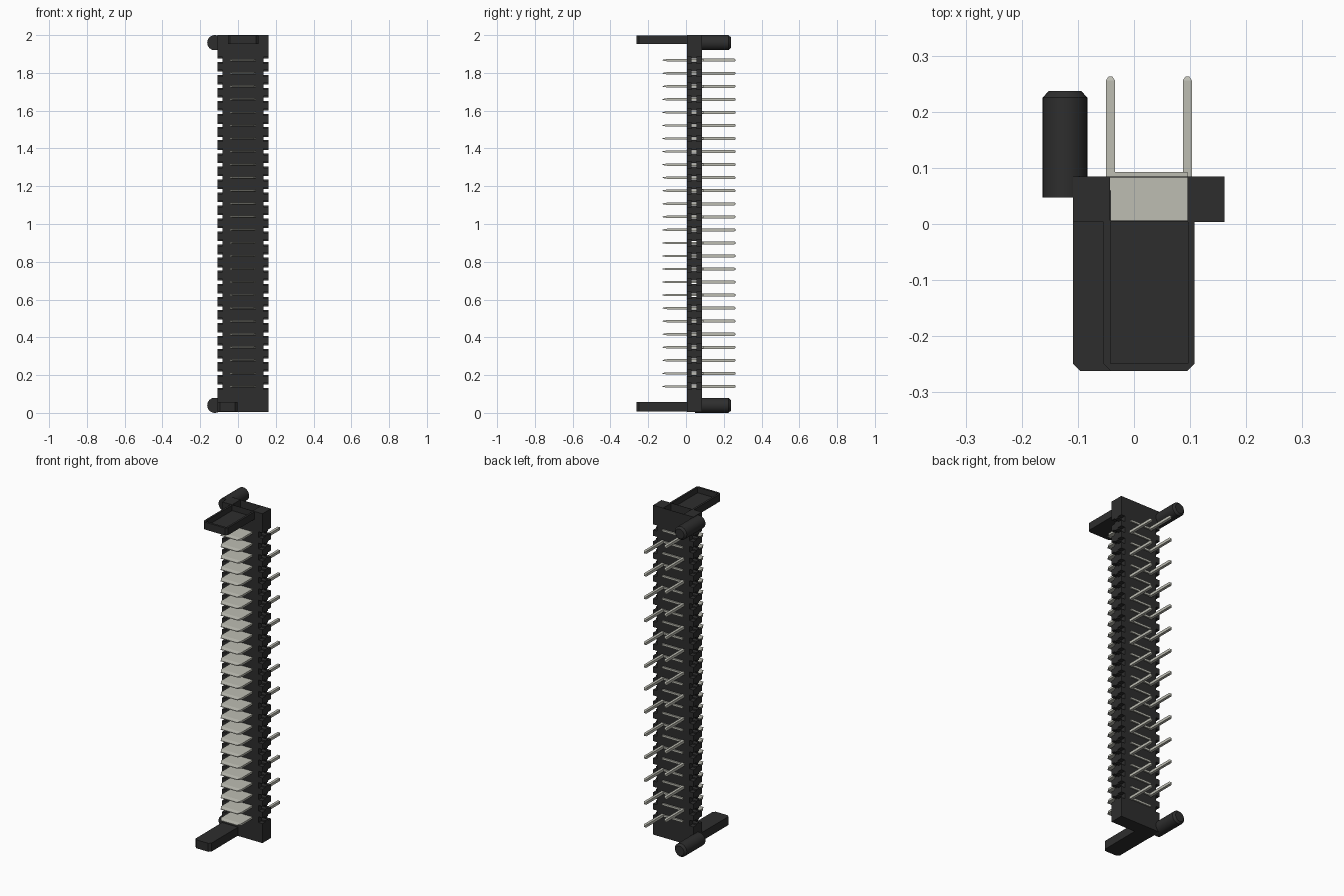
import bpy, bmesh, math
from mathutils import Matrix, Vector

if "Cube" in bpy.data.objects:
    bpy.data.objects.remove(bpy.data.objects["Cube"])


def material(name, color):
    m = bpy.data.materials.new(name)
    m.use_nodes = True
    m.diffuse_color = color
    m.node_tree.nodes["Principled BSDF"].inputs["Base Color"].default_value = color
    return m


BLACK = material("black plastic", (0.027, 0.027, 0.027, 1))
METAL = material("tinned metal", (0.51, 0.51, 0.45, 1))


def add_box(bm, x0, x1, y0, y1, z0, z1):
    size = Matrix.Diagonal((x1 - x0, y1 - y0, z1 - z0, 1))
    center = Vector((x0 + x1, y0 + y1, z0 + z1)) / 2
    return bmesh.ops.create_cube(bm, size=1, matrix=Matrix.Translation(center) @ size)["verts"]


def taper(verts, y_sign, x_scale, z_scale):
    """Shrink the end of a box that faces y_sign."""
    mid = sum((v.co for v in verts), Vector()) / len(verts)
    for v in verts:
        if (v.co.y - mid.y) * y_sign > 0:
            v.co.x = mid.x + (v.co.x - mid.x) * x_scale
            v.co.z = mid.z + (v.co.z - mid.z) * z_scale


def finish(bm, name, mat):
    bmesh.ops.recalc_face_normals(bm, faces=bm.faces)
    me = bpy.data.meshes.new(name)
    bm.to_mesh(me)
    bm.free()
    me.materials.append(mat)
    ob = bpy.data.objects.new(name, me)
    bpy.context.collection.objects.link(ob)
    return ob


COUNT, FIRST, LAST = 26, 0.14, 1.867
PITCH = (LAST - FIRST) / (COUNT - 1)
LEVELS = [FIRST + i * PITCH for i in range(COUNT)]
BOTTOM, TOP = 0.005, 2.0
FRONT, BACK = 0.004, 0.085
CENTER = 0.026              # middle of the housing in x
INNER, STEP, OUTER = 0.069, 0.109, 0.135
WEB = (0.03, 0.056)         # middle band of each side rail


# Housing: thin front and back walls with a floor, open at the top
bm = bmesh.new()
for y in (FRONT, BACK - 0.002):
    add_box(bm, CENTER - INNER, CENTER + INNER, y, y + 0.002, BOTTOM, TOP)
add_box(bm, CENTER - INNER, CENTER + INNER, FRONT, BACK, BOTTOM, 0.02)
finish(bm, "housing_walls", BLACK)

# Side rails: straight bars, slotted middle web and corner teeth
for side, name in ((1, "left_rail"), (-1, "right_rail")):
    bm = bmesh.new()

    def rail_box(a, b, y0, y1, z0, z1):
        xs = sorted((CENTER + side * a, CENTER + side * b))
        add_box(bm, *xs, y0, y1, z0, z1)

    bands = ((FRONT, WEB[0]), (WEB[1], BACK))
    for band in bands:
        rail_box(INNER, STEP, *band, BOTTOM, TOP)
    lows = [BOTTOM] + [z + 0.009 for z in LEVELS]
    highs = [z - 0.009 for z in LEVELS] + [TOP]
    for low, high in zip(lows, highs):
        rail_box(INNER, OUTER, *WEB, low, high)
        tooth_low = low if low == BOTTOM else low + 0.008
        tooth_high = high if high == TOP else high - 0.008
        for band in bands:
            rail_box(STEP, OUTER, *band, tooth_low, tooth_high)
    finish(bm, name, BLACK)

# Contacts: a flat blade in front and one square pin behind, on alternating sides
for i, z in enumerate(LEVELS):
    bm = bmesh.new()
    x0, x1, t = -0.042, 0.095, 0.006
    add_box(bm, x0, x1, -0.1, 0.093, z - t, z + t)
    taper(add_box(bm, x0, x1, -0.125, -0.1, z - t, z + t), -1, 0.8, 0.3)
    px = x1 if i % 2 == 0 else x0
    r = 0.008
    add_box(bm, px - r, px + r, 0.06, 0.256, z - r, z + r)
    taper(add_box(bm, px - r, px + r, 0.256, 0.263, z - r, z + r), 1, 0.4, 0.4)
    finish(bm, f"contact_{i + 1}", METAL)


def latch_block(bm, x0, x1, z0, z1, chamfer=0.013):
    """Arm reaching forward with its two front corners cut off."""
    add_box(bm, x0, x1, -0.262 + chamfer, FRONT, z0, z1)
    nose = add_box(bm, x0, x1, -0.262, -0.262 + chamfer, z0, z1)
    taper(nose, -1, 1 - 2 * chamfer / (x1 - x0), 1)


# Upper arm: a shallow tray with raised side and front walls
bm = bmesh.new()
tx0, tx1, tz0, tz1, wall = -0.054, 0.108, 1.953, 1.998, 0.012
latch_block(bm, tx0, tx1, tz0, tz0 + 0.012)
for x in (tx0, tx1 - wall):
    add_box(bm, x, x + wall, -0.249, FRONT, tz0, tz1)
nose = add_box(bm, tx0, tx1, -0.262, -0.249, tz0, tz1)
taper(nose, -1, 0.84, 1)
finish(bm, "upper_arm", BLACK)

# Lower arm: a solid bar
bm = bmesh.new()
latch_block(bm, -0.109, -0.003, 0.007, 0.058)
finish(bm, "lower_arm", BLACK)

# Locating pegs with chamfered tips
for name, z in (("upper_peg", 1.96), ("lower_peg", 0.04)):
    bm = bmesh.new()
    for y0, y1, r1, r2 in ((0.047, 0.225, 0.04, 0.04), (0.225, 0.237, 0.04, 0.029)):
        place = Matrix.Translation((-0.123, (y0 + y1) / 2, z)) @ Matrix.Rotation(-math.pi / 2, 4, "X")
        bmesh.ops.create_cone(bm, cap_ends=True, segments=32, radius1=r1, radius2=r2,
                              depth=y1 - y0, matrix=place)
    peg = finish(bm, name, BLACK)
    bpy.ops.object.select_all(action="DESELECT")
    peg.select_set(True)
    bpy.context.view_layer.objects.active = peg
    bpy.ops.object.shade_smooth_by_angle(angle=math.radians(30))
